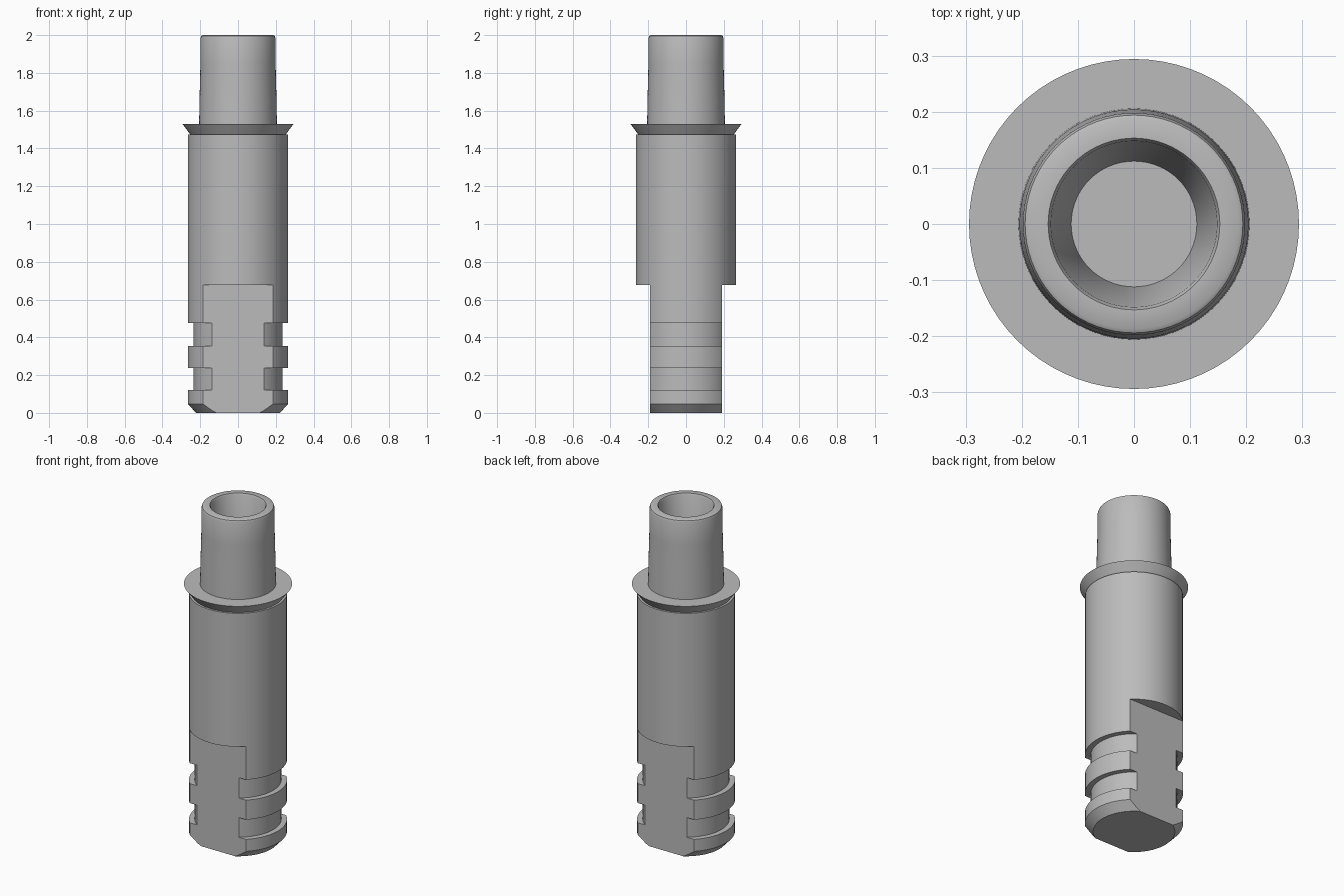
import bpy
import bmesh
import math
from mathutils import Vector

if "Cube" in bpy.data.objects:
    bpy.data.objects.remove(bpy.data.objects["Cube"], do_unlink=True)

# Single metal colour
metal = bpy.data.materials.new("grey_metal")
metal.use_nodes = True
GREY = (0.5, 0.5, 0.5, 1)
metal.diffuse_color = GREY
metal.node_tree.nodes["Principled BSDF"].inputs["Base Color"].default_value = GREY


def lathe(name, profile, segments=72):
    """Spin a (radius, height) profile about the z axis."""
    bm = bmesh.new()
    verts = [bm.verts.new((r, 0, z)) for r, z in profile]
    edges = [bm.edges.new(pair) for pair in zip(verts, verts[1:])]
    bmesh.ops.spin(bm, geom=verts + edges, axis=(0, 0, 1), cent=(0, 0, 0),
                   angle=math.tau, steps=segments, use_duplicate=False)
    bmesh.ops.remove_doubles(bm, verts=bm.verts, dist=0.0002)
    bmesh.ops.recalc_face_normals(bm, faces=bm.faces)
    mesh = bpy.data.meshes.new(name)
    bm.to_mesh(mesh)
    bm.free()
    mesh.materials.append(metal)
    obj = bpy.data.objects.new(name, mesh)
    bpy.context.collection.objects.link(obj)
    return obj


def activate(obj):
    bpy.ops.object.select_all(action='DESELECT')
    obj.select_set(True)
    bpy.context.view_layer.objects.active = obj


def cut_box(obj, centre, size):
    """Remove a box from the object, then discard the cutter."""
    bpy.ops.mesh.primitive_cube_add(size=1, location=centre)
    cutter = bpy.context.object
    cutter.name = "flat_cutter"
    cutter.scale = size
    cutter.hide_render = True
    bpy.context.view_layer.update()
    activate(obj)
    mod = obj.modifiers.new("flat", 'BOOLEAN')
    mod.operation = 'DIFFERENCE'
    mod.solver = 'EXACT'
    mod.object = cutter
    bpy.ops.object.modifier_apply(modifier=mod.name)
    bpy.data.objects.remove(cutter, do_unlink=True)


# Shank with chamfered foot and two ring grooves
R, GROOVE = 0.266, 0.235
outline = [(0, 0), (0.222, 0), (R, 0.048)]
for low, high in ((0.12, 0.238), (0.355, 0.477)):
    outline += [(R, low), (GROOVE, low), (GROOVE, high), (R, high)]
outline += [(R, 1.475), (0, 1.475)]
shank = lathe("shank", outline)

# Flats on the front and back of the foot
FLAT, FLAT_TOP, DEPTH = 0.19, 0.677, 0.3
for side in (-1, 1):
    cut_box(shank, Vector((0, side * (FLAT + DEPTH / 2), FLAT_TOP / 2 - 0.1)),
            (1, DEPTH, FLAT_TOP + 0.2))

# Flared collar
collar = lathe("collar", [(0, 1.47), (0.25, 1.47), (0.294, 1.53), (0, 1.53)])

# Hollow tapered neck with rounded rim and tapered bore
neck = lathe("neck", [(0, 1.52), (0.206, 1.52), (0.204, 1.65), (0.199, 1.85),
                      (0.198, 1.985), (0.194, 1.996), (0.187, 2.0),
                      (0.153, 2.0), (0.148, 1.99), (0.112, 1.56), (0, 1.56)])

for part in (shank, collar, neck):
    activate(part)
    bpy.ops.object.shade_smooth_by_angle(angle=math.radians(30))
